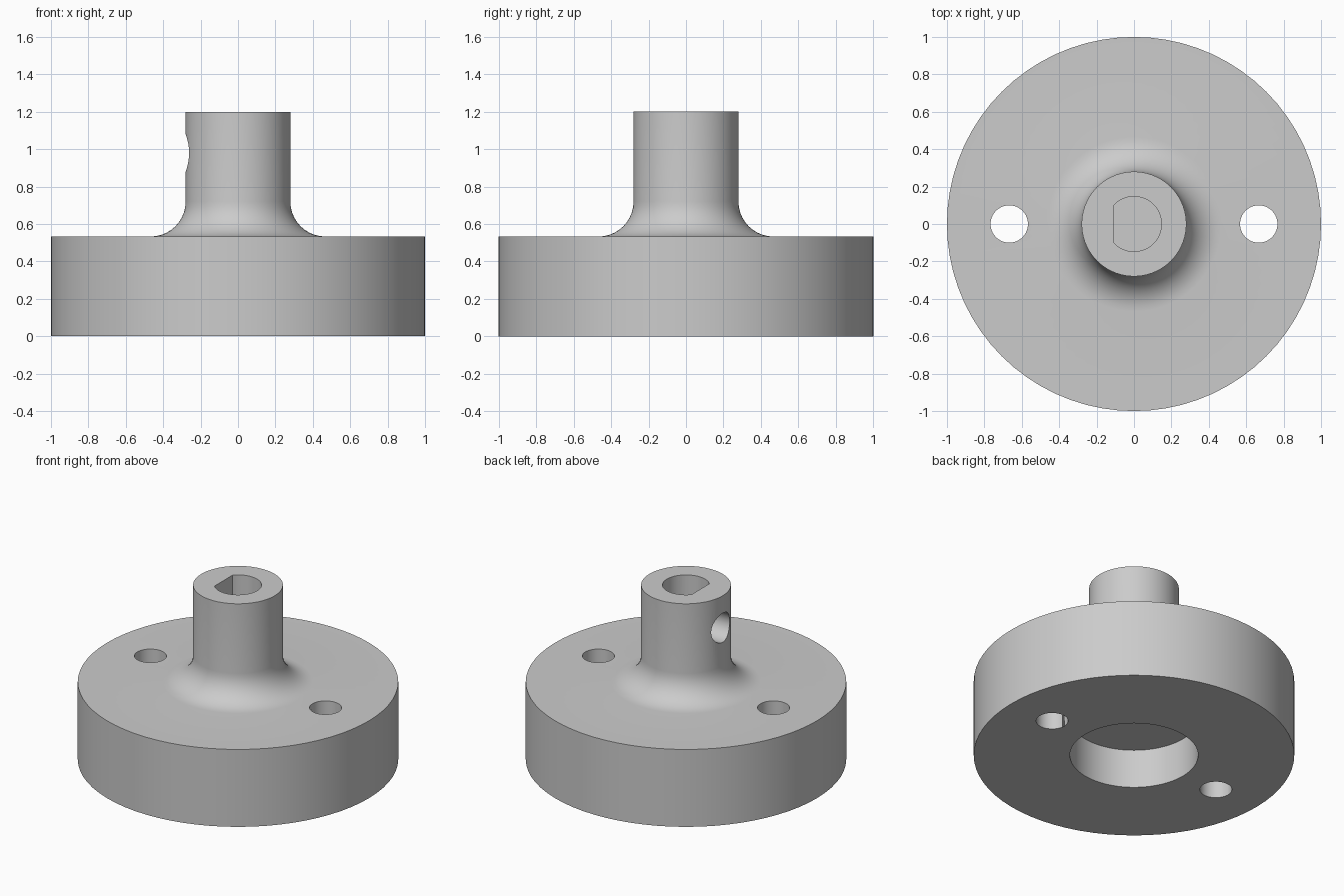
import bpy
import bmesh
from math import sin, cos, pi, radians, acos
from mathutils import Matrix

cube = bpy.data.objects.get("Cube")
if cube:
    bpy.data.objects.remove(cube, do_unlink=True)

SIDES = 72
DISC_TOP, HUB_TOP = 0.533, 1.2
HUB_R, FILLET = 0.28, 0.187
BORE_R, FLAT_X = 0.147, -0.11

grey = bpy.data.materials.new("plain grey")
grey.use_nodes = True
colour = (0.6, 0.6, 0.6, 1)
grey.diffuse_color = colour
grey.node_tree.nodes["Principled BSDF"].inputs["Base Color"].default_value = colour


def finish(name, bm):
    bmesh.ops.recalc_face_normals(bm, faces=bm.faces)
    mesh = bpy.data.meshes.new(name)
    bm.to_mesh(mesh)
    bm.free()
    mesh.materials.append(grey)
    obj = bpy.data.objects.new(name, mesh)
    bpy.context.collection.objects.link(obj)
    return obj


def lathe(name, profile):
    """Revolve an (r, z) profile around the z axis."""
    bm = bmesh.new()
    verts = [bm.verts.new((r, 0, z)) for r, z in profile]
    edges = [bm.edges.new(pair) for pair in zip(verts, verts[1:])]
    bmesh.ops.spin(bm, geom=verts + edges, cent=(0, 0, 0), axis=(0, 0, 1),
                   angle=2 * pi, steps=SIDES, use_merge=True)
    bmesh.ops.remove_doubles(bm, verts=bm.verts, dist=1e-5)
    return finish(name, bm)


def prism(name, outline, depth, matrix):
    """Extrude a closed outline upward, then place it."""
    bm = bmesh.new()
    face = bm.faces.new([bm.verts.new((x, y, 0)) for x, y in outline])
    top = bmesh.ops.extrude_face_region(bm, geom=[face])["geom"]
    bmesh.ops.translate(bm, vec=(0, 0, depth),
                        verts=[v for v in top if isinstance(v, bmesh.types.BMVert)])
    bm.transform(matrix)
    obj = finish(name, bm)
    obj.hide_render = True
    return obj


def arc(radius, start, end, steps):
    angles = [start + (end - start) * i / steps for i in range(steps + 1)]
    return [(radius * cos(a), radius * sin(a)) for a in angles]


# Disc, underside recess, fillet and hub as one revolved profile
fillet = [(HUB_R + FILLET + x, DISC_TOP + FILLET + z)
          for x, z in arc(FILLET, 1.5 * pi, pi, 10)]
profile = [(0, 0.267), (0.4, 0.267), (0.4, 0), (1, 0), (1, DISC_TOP)]
profile += fillet + [(HUB_R, HUB_TOP), (0, HUB_TOP)]
body = lathe("flanged_hub", profile)

# Cutters: two bolt holes, D-shaped shaft bore, set screw hole
circle = arc(0.1, 0, 2 * pi, 40)[:-1]
cutters = [prism("bolt_hole_cutter", circle, 1, Matrix.Translation((x, 0, -0.2)))
           for x in (-0.667, 0.667)]
half = acos(FLAT_X / BORE_R)
cutters.append(prism("shaft_bore_cutter", arc(BORE_R, -half, half, 48), 1,
                     Matrix.Translation((0, 0, DISC_TOP))))
cutters.append(prism("set_screw_cutter", circle, 0.4,
                     Matrix.Translation((-0.4, 0, 0.98)) @ Matrix.Rotation(radians(90), 4, "Y")))

bpy.context.view_layer.objects.active = body
for cutter in cutters:
    mod = body.modifiers.new(cutter.name, "BOOLEAN")
    mod.operation = "DIFFERENCE"
    mod.solver = "EXACT"
    mod.object = cutter
    bpy.ops.object.modifier_apply(modifier=mod.name)
    bpy.data.objects.remove(cutter, do_unlink=True)

# Smooth round walls, crisp rims
bpy.ops.object.select_all(action="DESELECT")
body.select_set(True)
bpy.ops.object.shade_smooth_by_angle(angle=radians(30))
